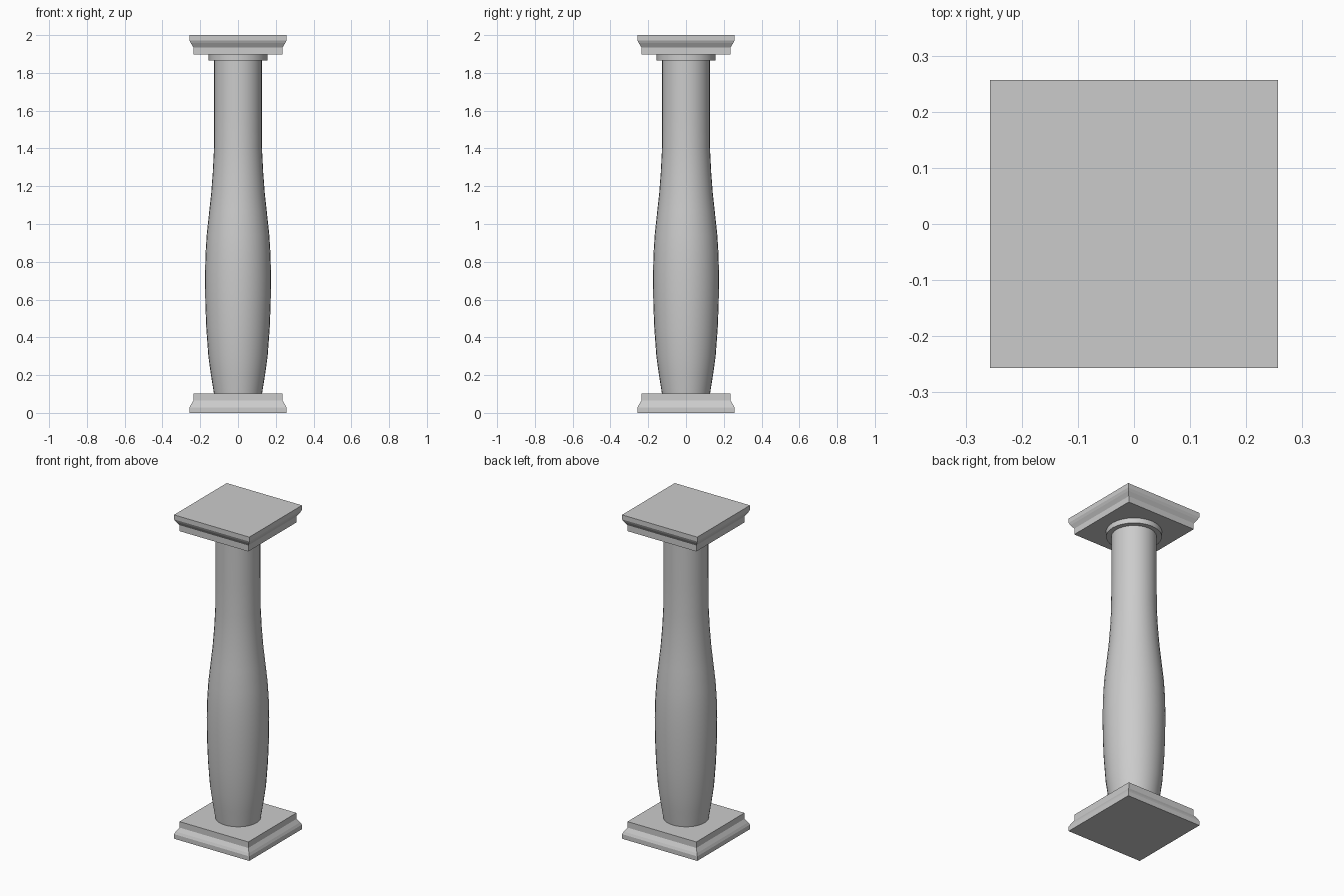
import bpy, bmesh, math

if "Cube" in bpy.data.objects:
    bpy.data.objects.remove(bpy.data.objects["Cube"])


def revolve(name, profile, sides, offset=0.0):
    """Closed solid from (radius, z) points, turned around z."""
    bm = bmesh.new()
    rings = []
    for r, z in profile:
        rings.append([bm.verts.new((r * math.cos(offset + 2 * math.pi * i / sides),
                                    r * math.sin(offset + 2 * math.pi * i / sides), z))
                      for i in range(sides)])
    for a, b in zip(rings, rings[1:]):
        for i in range(sides):
            j = (i + 1) % sides
            bm.faces.new((a[i], a[j], b[j], b[i]))
    bm.faces.new(rings[0][::-1])
    bm.faces.new(rings[-1])
    bmesh.ops.recalc_face_normals(bm, faces=bm.faces)
    mesh = bpy.data.meshes.new(name)
    bm.to_mesh(mesh)
    bm.free()
    obj = bpy.data.objects.new(name, mesh)
    bpy.context.collection.objects.link(obj)
    return obj


def smooth(obj):
    bpy.ops.object.select_all(action='DESELECT')
    obj.select_set(True)
    bpy.context.view_layer.objects.active = obj
    bpy.ops.object.shade_smooth_by_angle(angle=math.radians(40))


# Square moulded slabs: base, and the same profile flipped for the capital
slab = [(0.257, 0.0), (0.257, 0.028), (0.25, 0.043), (0.235, 0.066), (0.235, 0.103)]
diag = math.sqrt(2)
revolve("base_slab", [(h * diag, z) for h, z in slab], 4, math.pi / 4)
revolve("capital_slab", [(h * diag, 2 - z) for h, z in reversed(slab)], 4, math.pi / 4)

# Swelling round shaft
shaft = [(0.127, 0.10), (0.143, 0.20), (0.157, 0.30), (0.168, 0.45), (0.173, 0.58),
         (0.175, 0.72), (0.172, 0.84), (0.166, 0.94), (0.152, 1.07), (0.142, 1.16),
         (0.133, 1.28), (0.127, 1.40), (0.126, 1.60), (0.126, 1.87)]
smooth(revolve("shaft", shaft, 32))

# Collar ring under the capital
smooth(revolve("collar_ring", [(0.155, 1.865), (0.155, 1.899)], 32))
